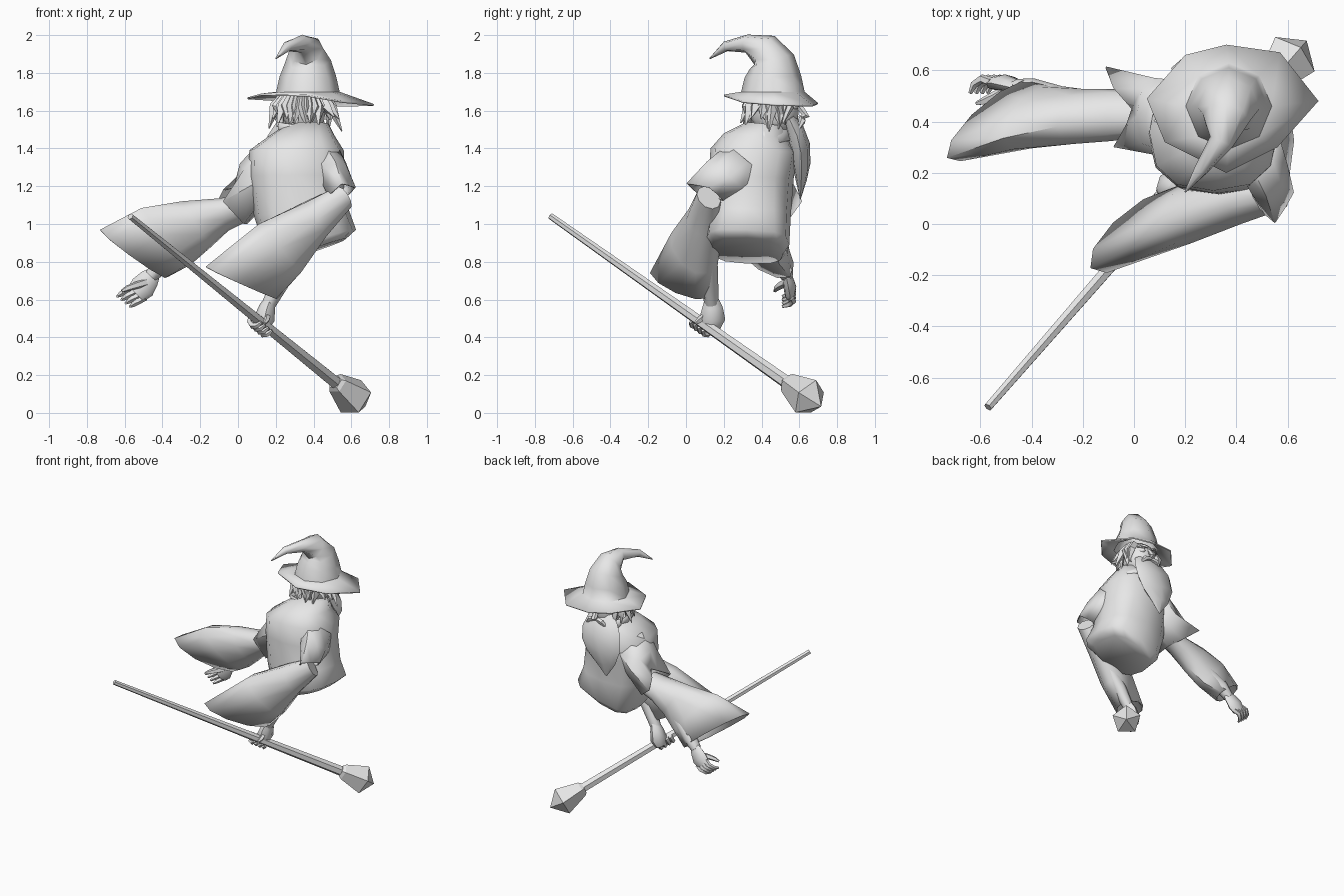
import bpy, bmesh, math, random
from mathutils import Vector as V

random.seed(4)
cube = bpy.data.objects.get("Cube")
if cube:
    bpy.data.objects.remove(cube)

grey = bpy.data.materials.new("plain grey")
grey.use_nodes = True
colour = (0.8, 0.8, 0.8, 1)
grey.diffuse_color = colour
grey.node_tree.nodes["Principled BSDF"].inputs["Base Color"].default_value = colour


def ring(c, u, v, n=10, jag=0, power=1):
    """Oval loop; jag makes a ragged hem, a power under one makes it boxier."""
    c, u, v = V(c), V(u), V(v)
    out = []
    for i in range(n):
        a = math.tau * i / n
        k = 1 + jag * (-1) ** i
        p, q = (math.copysign(abs(w) ** power, w) for w in (math.cos(a), math.sin(a)))
        out.append(c + (u * p + v * q) * k)
    return out


def loft(name, rings, start=True, end=True, thick=0, angle=50):
    """Skin a row of loops, with optional end caps and cloth thickness."""
    bm = bmesh.new()
    loops = [[bm.verts.new(p) for p in r] for r in rings]
    n = len(loops[0])
    for a, b in zip(loops, loops[1:]):
        for i in range(n):
            j = (i + 1) % n
            bm.faces.new((a[i], a[j], b[j], b[i]))
    if start:
        bm.faces.new(loops[0])
    if end:
        bm.faces.new(loops[-1])
    bmesh.ops.recalc_face_normals(bm, faces=bm.faces[:])
    mesh = bpy.data.meshes.new(name)
    bm.to_mesh(mesh)
    bm.free()
    mesh.materials.append(grey)
    ob = bpy.data.objects.new(name, mesh)
    bpy.context.collection.objects.link(ob)
    if thick:
        ob.modifiers.new("cloth", "SOLIDIFY").thickness = thick
    bpy.ops.object.select_all(action="DESELECT")
    ob.select_set(True)
    bpy.context.view_layer.objects.active = ob
    bpy.ops.object.shade_smooth_by_angle(angle=math.radians(angle))


def tube_rings(pts, radii, n=6, side=(0, 1, 0), flat=1):
    """Loops standing square to a path."""
    pts = [V(p) for p in pts]
    out = []
    for i, (p, r) in enumerate(zip(pts, radii)):
        t = (pts[min(i + 1, len(pts) - 1)] - pts[max(i - 1, 0)]).normalized()
        u = V(side)
        u = (u - t * t.dot(u)).normalized()
        out.append(ring(p, u * r, u.cross(t) * r * flat, n))
    return out


def tube(name, pts, radii, n=6, side=(0, 1, 0), flat=1, angle=50):
    loft(name, tube_rings(pts, radii, n, side, flat), angle=angle)


# Staff with a five-sided gem
foot = V((-.57, -.715, 1.04))
run = V((1.1, 1.265, -.89))
axis = run.normalized()
tube("staff", [foot, foot + run], [.018, .036], 6, angle=20)
tube("staff_gem", [foot + run * t for t in (.985, .995, 1.08, 1.13)],
     [.042, .058, .107, .002], 5, (0, 0, 1), angle=10)

# Hat: uneven brim flowing into a bent cone
brim = [V(p) for p in ((.05, .49, 1.67), (.2, .66, 1.66), (.36, .7, 1.64), (.57, .67, 1.63),
                       (.72, .48, 1.635), (.56, .3, 1.65), (.36, .2, 1.685), (.12, .32, 1.69))]
cone = tube_rings([(.37, .46, 1.7), (.37, .46, 1.78), (.37, .455, 1.86), (.36, .415, 1.92),
                   (.34, .32, 1.955), (.26, .21, 1.94), (.2, .125, 1.875)],
                  [.168, .15, .122, .093, .048, .027, .003], 8, (-1, 0, 0))
loft("hat", [brim] + cone, start=False, thick=.01)

# Robe body, boxier towards its slanted hem
body = [(.37, .42, 1.53, .11, .1, 0, 1), (.34, .37, 1.47, .17, .17, 0, .9),
        (.31, .36, 1.39, .25, .23, 0, .8), (.31, .345, 1.25, .255, .225, 0, .85),
        (.335, .335, 1.06, .25, .22, .02, .75), (.39, .325, .9, .235, .222, .07, .6),
        (.38, .325, .855, .19, .19, .065, .7)]
loft("robe_body", [ring((x, y, z), (rx, 0, s), (0, ry, -.01), 12, power=p)
                   for x, y, z, rx, ry, s, p in body], angle=75)
loft("collar", [ring((.36, .42, 1.45), (.15, 0, -.02), (0, .14, 0), 10),
                ring((.34, .41, 1.52), (.14, 0, -.02), (0, .12, 0), 10, .12)],
     start=False, end=False, thick=.008)

# Short ragged outer sleeves, the right one notched along the top
notched_hem = [V(p) for p in ((.05, .45, 1), (0, .55, 1.03), (-.11, .615, 1.12), (-.08, .53, 1.18),
                              (-.01, .45, 1.2), (-.03, .39, 1.17), (-.08, .3, 1.12), (.03, .3, 1))]
loft("outer_sleeve_right", [
    ring((.18, .395, 1.31), (.07, 0, -.12), (0, .165, 0), 8),
    ring((.08, .42, 1.21), (.07, 0, -.11), (0, .15, 0), 8),
    notched_hem], start=False, end=False, thick=.008)
loft("outer_sleeve_left", [
    ring((.46, .33, 1.33), (.11, 0, 0), (0, .11, -.09), 8),
    ring((.515, .21, 1.25), (.085, .02, 0), (0, .1, -.08), 8),
    ring((.55, .1, 1.17), (.065, .02, .02), (0, .085, -.04), 8, .14)],
    start=False, end=False, thick=.008)

# Wide drooping sleeves
loft("wide_sleeve_right", [
    ring((.02, .43, 1.08), (.02, .02, -.07), (0, -.09, 0)),
    ring((-.08, .425, 1.05), (.03, .02, -.085), (0, -.1, 0)),
    ring((-.22, .42, 1), (.08, .04, -.12), (.01, -.1, -.02)),
    ring((-.38, .415, .935), (.13, .08, -.15), (.02, -.1, -.04)),
    ring((-.55, .405, .845), (.18, .147, -.125), (.03, -.07, -.05))],
    end=False, thick=.008)
loft("wide_sleeve_left", [
    ring((.56, .12, 1.14), (.03, .02, -.06), (.03, -.06, 0)),
    ring((.41, .1, 1.025), (.05, .04, -.09), (.03, -.09, -.03)),
    ring((.22, .045, .87), (.11, .08, -.13), (.04, -.1, -.04)),
    ring((.02, -.025, .69), (.19, .147, -.085), (.045, -.08, -.03))],
    end=False, thick=.008)

# Right arm with an open hand
spread = V((.75, 0, -.6))
tube("forearm_right", [(-.15, .44, 1), (-.4, .52, .79), (-.46, .53, .725)], [.06, .05, .036], 8)
tube("palm_right", [(-.44, .53, .745), (-.47, .54, .71), (-.505, .55, .665), (-.54, .55, .63)],
     [.034, .055, .068, .056], 8, spread, .5)
for k in range(4):
    base = V((-.525, .555, .64)) + spread * (k - 1.5) * .03
    steps = ((0, 0, 0), (-.035, .012, -.02), (-.065, -.01, -.04), (-.08, -.045, -.05))
    tube(f"finger_right_{k + 1}", [base + V(s) for s in steps], [.019, .018, .015, .008], 5, spread)
tube("thumb_right", [(-.49, .53, .69), (-.54, .5, .675), (-.585, .48, .66), (-.615, .47, .645)],
     [.022, .02, .016, .008], 5)

# Left arm with a fist closed on the staff
grip = foot + run * .635
out = axis.cross(V((0, 0, 1))).normalized()
up = out.cross(axis)
tube("forearm_left", [(.45, .1, 1.02), (.24, .12, .72), (.165, .135, .58)], [.06, .05, .038], 8)
tube("palm_left", [(.175, .135, .61), (.155, .14, .56), (.14, .14, .5), (.125, .13, .45)],
     [.034, .054, .068, .05], 8, flat=.8)
for k in range(4):
    centre = grip + axis * (k - 1.5) * .032
    arc = [math.radians(a) for a in (70, 115, 160, 205, 245)]
    tube(f"finger_left_{k + 1}",
         [centre + (up * math.cos(a) - out * math.sin(a)) * .043 for a in arc],
         [.018, .019, .018, .015, .008], 5, axis)
tube("thumb_left", [(.15, .13, .54), (.155, .1, .515), (.15, .07, .49), (.14, .05, .475)],
     [.02, .018, .016, .008], 5, axis)

# Head and face
head = V((.35, .47, 1.6))
levels = [math.radians(a) for a in (-80, -50, -20, 10, 40, 75)]
loft("head", [ring(head + V((0, 0, .14 * math.sin(a))), (.115 * math.cos(a), 0, 0),
                   (0, .13 * math.cos(a), 0), 12) for a in levels])
tube("neck", [(.36, .43, 1.42), (.36, .45, 1.54)], [.08, .08], 8)
tube("nose", [(.35, .585, 1.64), (.35, .615, 1.6), (.35, .635, 1.575), (.35, .6, 1.56)],
     [.012, .02, .024, .014], 6, (1, 0, 0))
for s, word in ((-1, "right"), (1, "left")):
    x = head.x + s * .05
    tube(f"eye_{word}", [(x, .565, 1.625), (x, .588, 1.625), (x, .597, 1.625)],
         [.022, .016, .005], 8, (1, 0, 0))
    tube(f"eyebrow_{word}", [(x - s * .03, .6, 1.65), (x, .592, 1.658), (x + s * .04, .56, 1.645)],
         [.008, .012, .004], 5, (0, 0, 1))
    tube(f"moustache_{word}", [(head.x, .61, 1.56), (x, .615, 1.545), (x + s * .05, .59, 1.49)],
         [.015, .02, .003], 5, (0, 0, 1))

# Long pointed beard
tube("beard", [(.355, .54, 1.57), (.34, .575, 1.5), (.315, .6, 1.42), (.285, .61, 1.32),
               (.27, .61, 1.23), (.265, .605, 1.13)],
     [.1, .145, .165, .145, .085, .005], 8, (1, 0, 0), .34)

# Ragged hair locks round the back and sides
for k in range(28):
    a = math.radians(150 + 240 * k / 27)
    way = V((math.cos(a), math.sin(a), 0))
    top = head + way * .09 + V((0, 0, .09))
    mid = head + way * random.uniform(.135, .16) + V((0, 0, .02))
    tip = head + way * random.uniform(.12, .205)
    tip += V((-way.y, way.x, 0)) * random.uniform(-.03, .03)
    tip.z = random.uniform(1.49, 1.57)
    tube(f"hair_lock_{k + 1}", [top, mid, tip], [.03, .03, .003], 4, (-way.y, way.x, 0))
